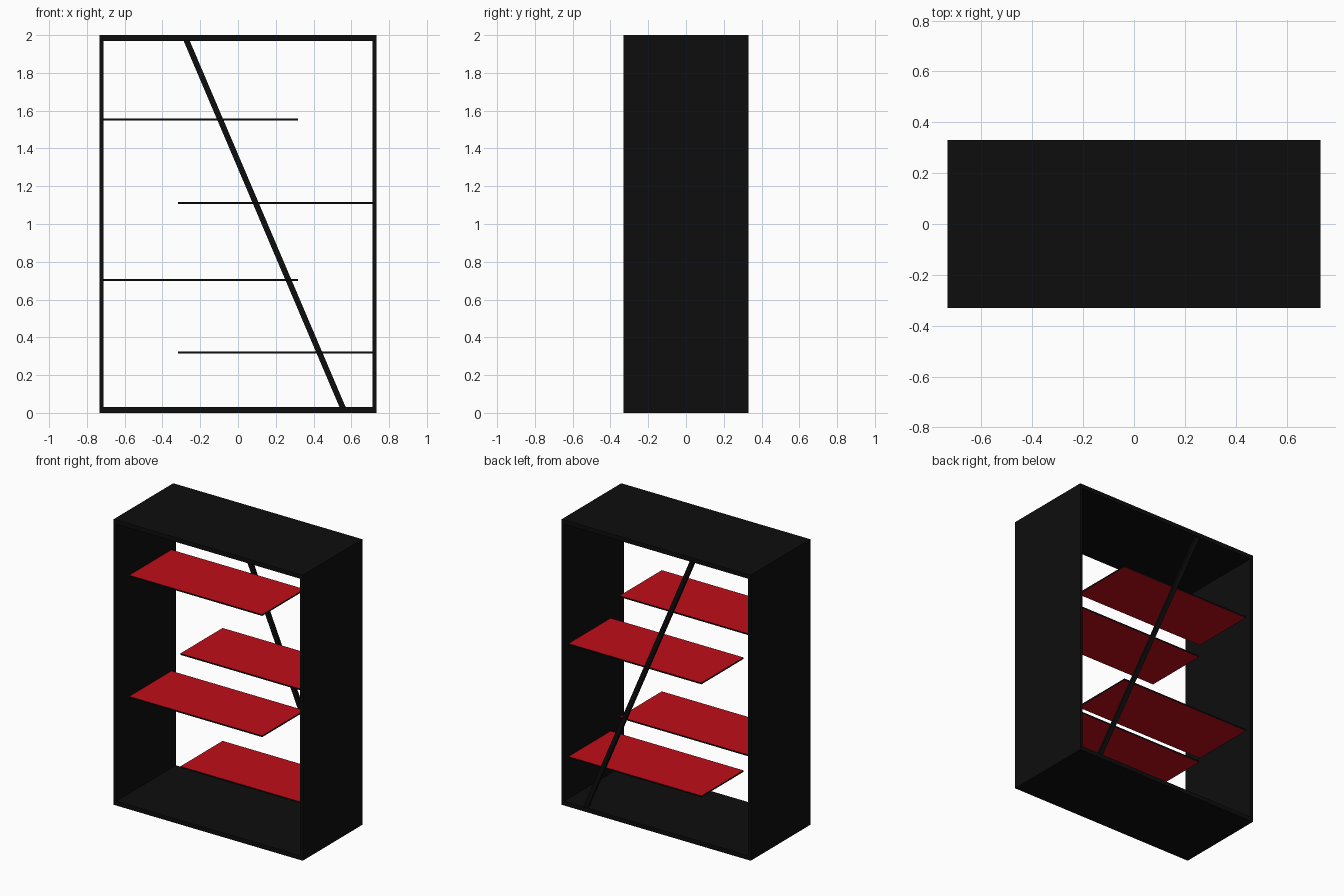
import bpy, bmesh
from math import atan2, hypot
from mathutils import Matrix, Vector

if "Cube" in bpy.data.objects:
    bpy.data.objects.remove(bpy.data.objects["Cube"])


def material(name, color):
    m = bpy.data.materials.new(name)
    m.diffuse_color = color
    m.use_nodes = True
    m.node_tree.nodes["Principled BSDF"].inputs["Base Color"].default_value = m.diffuse_color
    return m


BLACK = material("black", (0.004, 0.004, 0.004, 1))
RED = material("red", (0.52, 0.004, 0.01, 1))


def box(name, x, y, z, mats=(BLACK,)):
    """Box between (min, max) pairs; a second material goes on top and bottom."""
    bm = bmesh.new()
    bmesh.ops.create_cube(bm, size=1)
    size = [b - a for a, b in (x, y, z)]
    bmesh.ops.scale(bm, vec=size, verts=bm.verts)
    bm.normal_update()
    if len(mats) > 1:
        for f in bm.faces:
            f.material_index = int(abs(f.normal.z) > 0.9)
    me = bpy.data.meshes.new(name)
    bm.to_mesh(me)
    bm.free()
    for m in mats:
        me.materials.append(m)
    ob = bpy.data.objects.new(name, me)
    ob.location = [(a + b) / 2 for a, b in (x, y, z)]
    bpy.context.collection.objects.link(ob)
    return ob


W, D, H = 0.733, 0.33, 2.0     # half width, half depth, height
SIDE, SLAB = 0.02, 0.03        # panel thicknesses
INNER = W - SIDE

# Outer frame
box("bottom_panel", (-W, W), (-D, D), (0, SLAB))
box("top_panel", (-W, W), (-D, D), (H - SLAB, H))
box("left_panel", (-W, -INNER), (-D, D), (SLAB, H - SLAB))
box("right_panel", (INNER, W), (-D, D), (SLAB, H - SLAB))

# Staggered shelves, red faces with black edges
for i, z in enumerate((1.553, 1.111, 0.704, 0.32)):
    x = (-INNER, 0.317) if i % 2 == 0 else (-0.317, INNER)
    box(f"shelf_{i + 1}", x, (-0.185, 0.282), (z - 0.005, z + 0.005), (BLACK, RED))

# Diagonal brace behind the shelves, ends sunk into the top and bottom panels
a, b = Vector((-0.276, 0.31, 1.98)), Vector((0.558, 0.31, 0.02))
d = a - b
half = hypot(d.x, d.z) / 2
brace = box("diagonal_brace", (-0.015, 0.015), (-0.011, 0.011), (-half, half))
brace.matrix_world = Matrix.Translation((a + b) / 2) @ Matrix.Rotation(atan2(d.x, d.z), 4, "Y")
